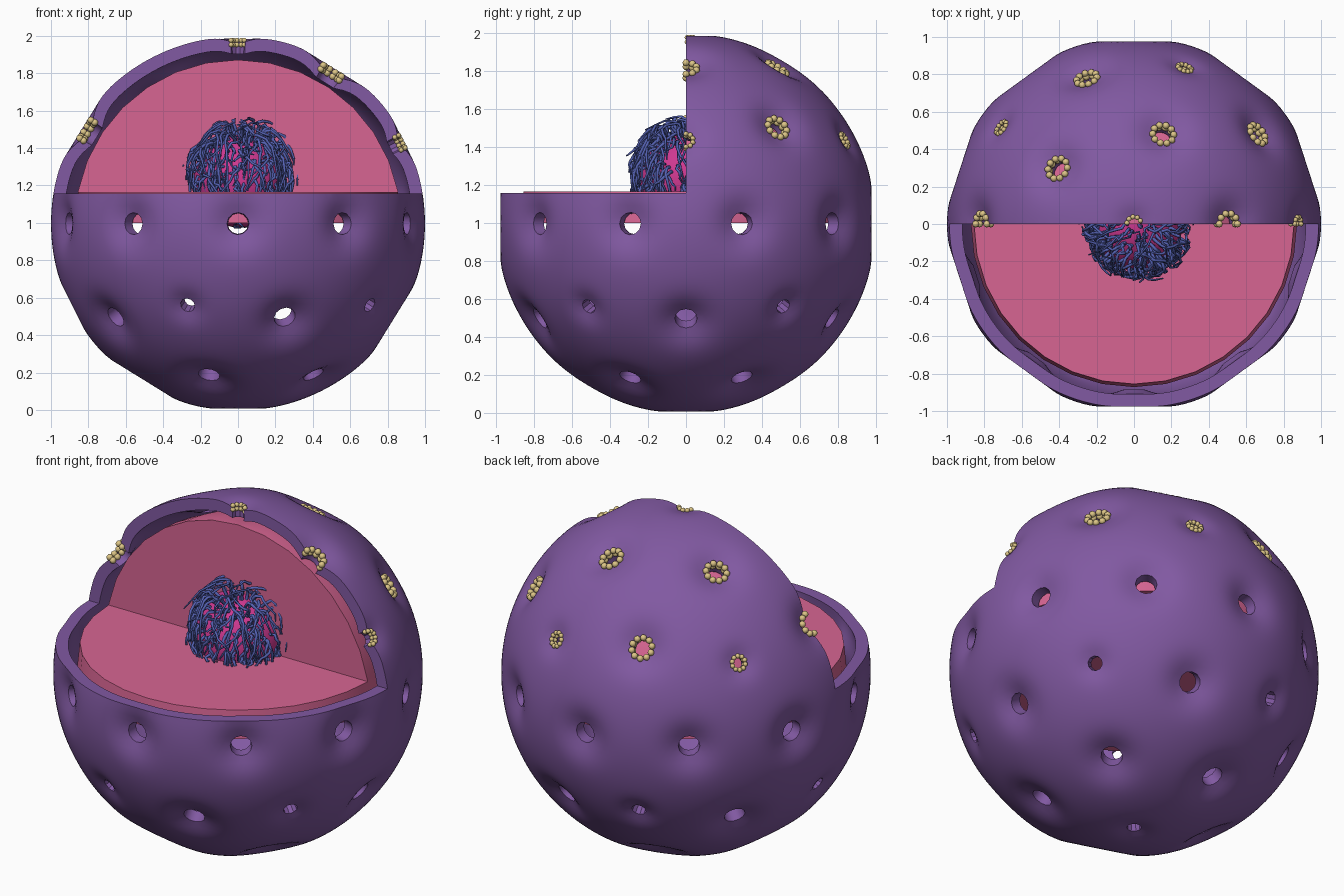
import bpy, bmesh, math, random
from mathutils import Vector, Matrix
from mathutils.kdtree import KDTree

if "Cube" in bpy.data.objects:
    bpy.data.objects.remove(bpy.data.objects["Cube"])

random.seed(4)
CENTRE = Vector((0, 0, 0.996))
HOLE = {True: 0.041, False: 0.062}      # keyed by "small pore"
DENT = {True: (0.032, 0.085), False: (0.062, 0.125)}


def material(name, rgb):
    m = bpy.data.materials.new(name)
    m.diffuse_color = (*rgb, 1)
    m.use_nodes = True
    m.node_tree.nodes["Principled BSDF"].inputs["Base Color"].default_value = m.diffuse_color
    return m


def mesh_object(name, bm, mat, loc=(0, 0, 0)):
    me = bpy.data.meshes.new(name)
    bm.to_mesh(me)
    bm.free()
    ob = bpy.data.objects.new(name, me)
    ob.location = loc
    bpy.context.collection.objects.link(ob)
    me.materials.append(mat)
    return ob


def activate(ob):
    bpy.ops.object.select_all(action='DESELECT')
    ob.select_set(True)
    bpy.context.view_layer.objects.active = ob


def smooth(ob):
    activate(ob)
    bpy.ops.object.shade_smooth_by_angle(angle=math.radians(35))


def cut_quarter(ob, floor_z):
    # removes the upper front quarter
    bpy.ops.mesh.primitive_cube_add(size=4, location=(0, -1.999, floor_z + 2))
    cutter = bpy.context.object
    activate(ob)
    mod = ob.modifiers.new("cut", 'BOOLEAN')
    mod.operation = 'DIFFERENCE'
    mod.solver = 'EXACT'
    mod.object = cutter
    bpy.ops.object.modifier_apply(modifier=mod.name)
    bpy.data.objects.remove(cutter)


purple = material("envelope_purple", (0.22, 0.10, 0.36))
pink = material("plasm_pink", (0.68, 0.13, 0.29))
magenta = material("core_magenta", (0.62, 0.04, 0.28))
blue = material("strand_blue", (0.09, 0.12, 0.45))
gold = material("bead_gold", (0.72, 0.56, 0.24))

# pore directions: corners of a once-divided icosahedron (five-way corners are small)
bm = bmesh.new()
bmesh.ops.create_icosphere(bm, subdivisions=2, radius=1)
pores = [(v.co.normalized(), len(v.link_edges) == 5) for v in bm.verts]
bm.free()

# outer envelope: dense sphere with dented round pores
bm = bmesh.new()
bmesh.ops.create_icosphere(bm, subdivisions=6, radius=1)
bm.verts.ensure_lookup_table()
tree = KDTree(len(bm.verts))
for v in bm.verts:
    tree.insert(v.co, v.index)
tree.balance()
doomed = set()
for p, small in pores:
    core = {bm.verts[tree.find(p)[1]]}
    for v in list(core):
        core |= {e.other_vert(v) for e in v.link_edges}
    rim = {e.other_vert(v) for v in core for e in v.link_edges} - core
    for v in rim:
        side = (v.co - p * v.co.dot(p)).normalized()
        v.co = p * math.cos(HOLE[small]) + side * math.sin(HOLE[small])
    doomed |= core
bmesh.ops.delete(bm, geom=list(doomed), context='VERTS')
for v in bm.verts:
    r = 1.0
    for p, small in pores:
        depth, width = DENT[small]
        d = (v.co - p).length
        if d < 0.45:
            r -= depth * math.exp(-(d / width) ** 2)
    v.co *= r
shell = bmesh.ops.extrude_face_region(bm, geom=bm.faces[:], use_keep_orig=True)
for v in shell["geom"]:
    if isinstance(v, bmesh.types.BMVert):
        v.co *= 0.932
bmesh.ops.recalc_face_normals(bm, faces=bm.faces[:])
envelope = mesh_object("outer_envelope", bm, purple, CENTRE)
cut_quarter(envelope, 1.157)
smooth(envelope)

# inner plasm: half ball with the same quarter removed
bm = bmesh.new()
bmesh.ops.create_uvsphere(bm, u_segments=32, v_segments=16, radius=0.872)
bmesh.ops.delete(bm, geom=[v for v in bm.verts if v.co.z < -0.01], context='VERTS')
bmesh.ops.holes_fill(bm, edges=[e for e in bm.edges if e.is_boundary], sides=0)
bmesh.ops.recalc_face_normals(bm, faces=bm.faces[:])
plasm = mesh_object("inner_plasm", bm, pink, (0, 0, 1.0))
cut_quarter(plasm, 1.165)
smooth(plasm)

# beads around the pores of the upper back quarter
bm = bmesh.new()
for p, small in pores:
    if p.z < 0.2 or p.y < -0.01:
        continue
    side = p.orthogonal().normalized()
    if abs(p.z) < 0.99:
        side = p.cross(Vector((0, 0, 1))).normalized()
    up = p.cross(side)
    ring, size = (0.038, 0.0135) if small else (0.057, 0.0185)
    level = 0.972 if small else 0.952
    for layer in (0.008, -0.016):
        for i in range(10):
            a = math.tau * (i + 0.5) / 10
            co = p * (level + layer) + (side * math.cos(a) + up * math.sin(a)) * ring
            if co.y > -0.004:
                bmesh.ops.create_icosphere(bm, subdivisions=2, radius=size,
                                           matrix=Matrix.Translation(co))
smooth(mesh_object("pore_beads", bm, gold, CENTRE))

# central core
bm = bmesh.new()
bmesh.ops.create_uvsphere(bm, u_segments=32, v_segments=16, radius=0.25)
smooth(mesh_object("central_core", bm, magenta, (0.01, 0, 1.225)))

# drooping strands covering the core
cu = bpy.data.curves.new("core_strands", 'CURVE')
cu.dimensions = '3D'
cu.bevel_depth = 0.009
cu.bevel_resolution = 1
cu.use_fill_caps = True
hub = Vector((0.02, 0, 1.268))


def rand_dir():
    return Vector([random.gauss(0, 1) for _ in range(3)]).normalized()


for _ in range(460):
    n = rand_dir()
    n.z = n.z * 0.85 + 0.15
    n.normalize()
    drift = rand_dir() * random.uniform(0.2, 0.7) + Vector((0, 0, -random.uniform(0.4, 1.0)))
    reach = random.uniform(0.25, 0.295)
    flick = random.uniform(-0.01, 0.035)
    wob = random.uniform(0, 6.28)
    sp = cu.splines.new('POLY')
    sp.points.add(7)
    for i, pt in enumerate(sp.points):
        t = i / 7
        d = (n + drift * t * t * 0.9 + rand_dir() * 0.04).normalized()
        r = 0.2 + (reach - 0.2) * min(1, t * 3) + flick * t * t + 0.008 * math.sin(6 * t + wob)
        pt.co = (*(hub + d * r), 1)
        pt.radius = 1 - 0.6 * t ** 3
    sp.use_smooth = True
strands = bpy.data.objects.new("core_strands", cu)
cu.materials.append(blue)
bpy.context.collection.objects.link(strands)
